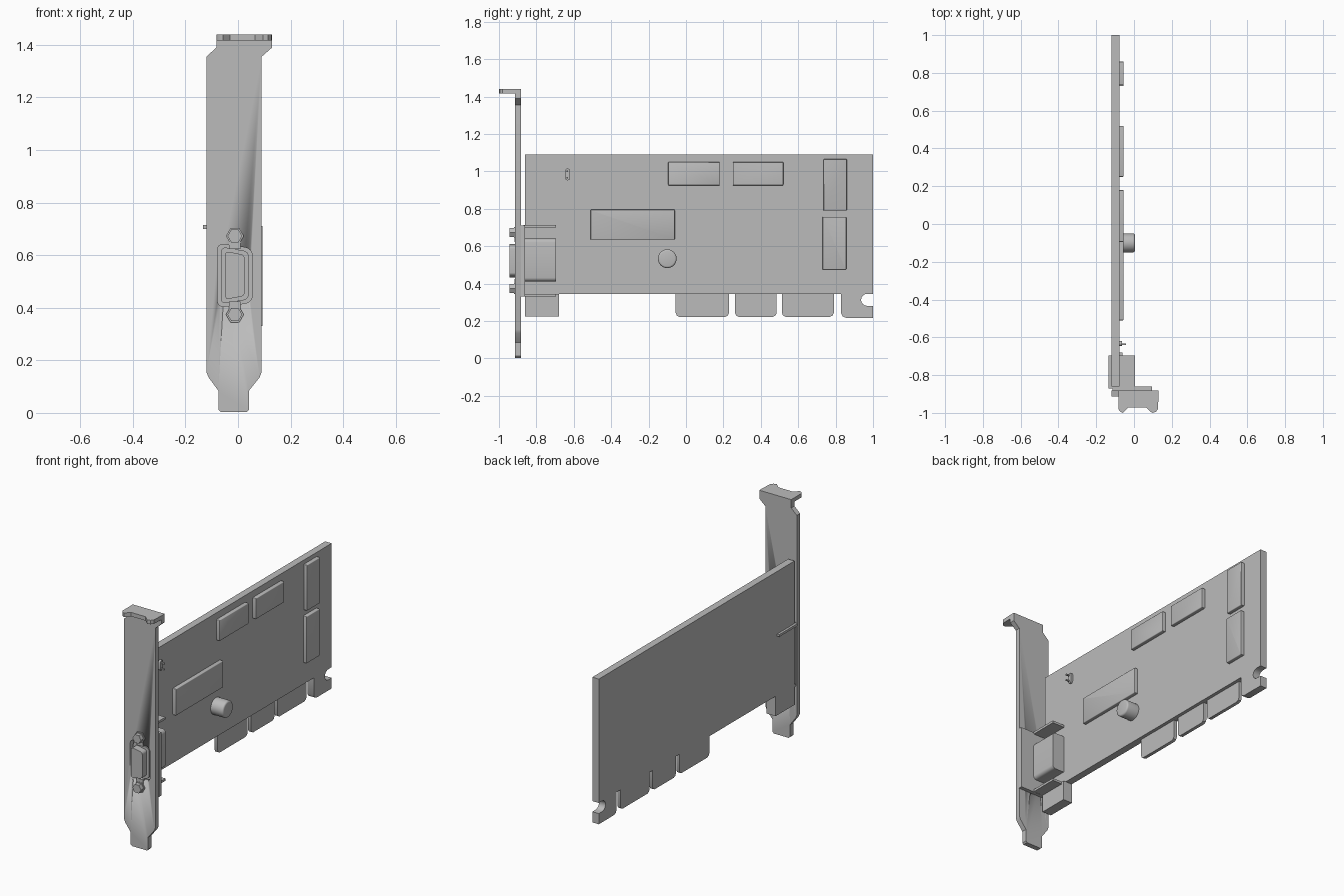
import bpy, bmesh, math
from mathutils import Vector

cube = bpy.data.objects.get("Cube")
if cube:
    bpy.data.objects.remove(cube, do_unlink=True)

grey = bpy.data.materials.new("plain grey")
grey.use_nodes = True
colour = (0.5, 0.5, 0.5, 1)
grey.diffuse_color = colour
grey.node_tree.nodes["Principled BSDF"].inputs["Base Color"].default_value = colour


def place(axis, p, d):
    """Map a profile point and a depth along the axis to 3D."""
    return {"x": (d, p[0], p[1]), "y": (p[0], d, p[1]), "z": (p[0], p[1], d)}[axis]


def prism(name, pts, axis, a, b, corner=0.0, rim=0.0):
    """Extrude a profile from a to b, rounding its corners and the rim at b."""
    bm = bmesh.new()
    base = bm.faces.new([bm.verts.new(place(axis, p, a)) for p in pts])
    top = bmesh.ops.extrude_face_region(bm, geom=[base], use_keep_orig=True)["geom"]
    shift = Vector(place(axis, (0, 0), b - a))
    bmesh.ops.translate(bm, verts=[g for g in top if isinstance(g, bmesh.types.BMVert)], vec=shift)
    i = "xyz".index(axis)
    if corner:
        sides = [e for e in bm.edges if abs(e.verts[0].co[i] - e.verts[1].co[i]) > 1e-5]
        bmesh.ops.bevel(bm, geom=sides, offset=corner, segments=4, profile=0.5,
                        affect="EDGES", clamp_overlap=True)
    if rim:
        edges = [e for e in bm.edges if all(abs(v.co[i] - b) < 1e-5 for v in e.verts)]
        bmesh.ops.bevel(bm, geom=edges, offset=rim, segments=3, profile=0.5,
                        affect="EDGES", clamp_overlap=True)
    bmesh.ops.recalc_face_normals(bm, faces=bm.faces)
    mesh = bpy.data.meshes.new(name)
    bm.to_mesh(mesh)
    bm.free()
    mesh.materials.append(grey)
    ob = bpy.data.objects.new(name, mesh)
    bpy.context.scene.collection.objects.link(ob)
    bpy.ops.object.select_all(action="DESELECT")
    ob.select_set(True)
    bpy.context.view_layer.objects.active = ob
    bpy.ops.object.shade_smooth_by_angle(angle=math.radians(35))
    return ob


def rect(u0, u1, v0, v1):
    return [(u0, v0), (u1, v0), (u1, v1), (u0, v1)]


def ngon(u, v, r, n, turn=0.0):
    return [(u + r * math.cos(turn + 2 * math.pi * k / n),
             v + r * math.sin(turn + 2 * math.pi * k / n)) for k in range(n)]


def cut(target, cutter):
    cutter.hide_render = True
    cutter.hide_set(True)
    cutter.display_type = "WIRE"
    mod = target.modifiers.new("cut", "BOOLEAN")
    mod.operation = "DIFFERENCE"
    mod.solver = "EXACT"
    mod.object = cutter


# Circuit board
BACK, FACE = -0.12, -0.077
prism("circuit_board", rect(-0.86, 1, 0.345, 1.09), "x", BACK, FACE)
prism("board_front_tab", rect(-0.86, -0.68, 0.225, 0.345), "x", BACK, -0.06)

# Retention hook with a round-ended slot below the board
arc = [(0.968 + 0.032 * math.cos(t), 0.313 + 0.032 * math.sin(t))
       for t in [math.pi * (0.5 + k / 8) for k in range(9)]]
prism("retention_hook",
      [(0.83, 0.345), (0.83, 0.24), (0.838, 0.225), (0.855, 0.217), (1, 0.217), (1, 0.281)]
      + arc[::-1], "x", BACK, FACE)

# Edge contacts
for i, (y0, y1) in enumerate([(-0.055, 0.23), (0.262, 0.485), (0.513, 0.79)]):
    prism(f"edge_contact_{i + 1}",
          [(y0, 0.345), (y0, 0.243), (y0 + 0.006, 0.229), (y0 + 0.02, 0.222),
           (y1 - 0.02, 0.222), (y1 - 0.006, 0.229), (y1, 0.243), (y1, 0.345)],
          "x", -0.117, -0.097)

# Chips
chips = [(-0.51, -0.06, 0.635, 0.795), (-0.095, 0.18, 0.925, 1.05),
         (0.25, 0.52, 0.925, 1.05), (0.735, 0.86, 0.79, 1.065), (0.73, 0.857, 0.475, 0.757)]
for i, c in enumerate(chips):
    prism(f"chip_{i + 1}", rect(*c), "x", FACE - 0.01, -0.055, corner=0.004, rim=0.009)

# Capacitor and small indicator with two pins
prism("capacitor", ngon(-0.1, 0.533, 0.05, 32), "x", FACE - 0.01, 0.005, rim=0.01)
prism("indicator", rect(-0.645, -0.62, 0.952, 1.015), "x", FACE - 0.01, -0.064, corner=0.012)
for z in (0.965, 1.0):
    prism("indicator_pin", rect(-0.64, -0.632, z - 0.004, z + 0.004), "x", FACE, -0.042)

# Mounting bracket
bracket = prism("bracket", [
    (-0.065, 0.003), (0.034, 0.003), (0.042, 0.012), (0.042, 0.085), (0.082, 0.135),
    (0.09, 0.155), (0.09, 1.355), (0.13, 1.39), (0.13, 1.44), (-0.082, 1.44),
    (-0.082, 1.39), (-0.12, 1.355), (-0.12, 0.155), (-0.112, 0.135), (-0.075, 0.085),
    (-0.075, 0.012)], "y", -0.913, -0.882)
prism("bracket_flange", [
    (-0.082, -0.9), (-0.082, -0.98), (-0.074, -0.993), (-0.058, -1), (-0.03, -0.972),
    (0.065, -0.972), (0.095, -1), (0.115, -0.995), (0.127, -0.98), (0.13, -0.9)],
    "z", 1.416, 1.44)

# Connector opening in the bracket
CX, CZ = -0.012, 0.523


def shell(w, h, slope):
    return [(CX - w, CZ - h - slope), (CX + w, CZ - h + slope),
            (CX + w, CZ + h - slope), (CX - w, CZ + h + slope)]


cut(bracket, prism("opening_cutter", shell(0.066, 0.112, 0.01), "y", -0.95, -0.85, corner=0.025))
prism("connector_base", shell(0.053, 0.1, 0.009), "y", -0.88, -0.903, corner=0.02)
prism("connector_plug", shell(0.037, 0.085, 0.007), "y", -0.88, -0.945, corner=0.014)

# Connector housing, mounting plate and ears
prism("connector_plate", rect(-0.115, 0.094, 0.33, 0.71), "y", -0.883, -0.86)
prism("connector_body", rect(FACE - 0.01, 0.005, 0.412, 0.64), "y", -0.87, -0.695, corner=0.02)
for side, z, x0 in (("upper", 0.707, -0.134), ("lower", 0.338, -0.119)):
    prism(side + "_ear", rect(-0.87, -0.695, z - 0.007, z + 0.007), "x", x0, 0.004)

# Hexagonal screws with their necks
for side, z, toward in (("upper", 0.673, -1), ("lower", 0.374, 1)):
    prism(side + "_neck", rect(CX - 0.022, CX + 0.022, *sorted((z, z + toward * 0.05))),
          "y", -0.9, -0.918)
    prism(side + "_screw_base", ngon(CX, z, 0.034, 6), "y", -0.9, -0.92)
    prism(side + "_screw", ngon(CX, z, 0.028, 6), "y", -0.9, -0.945)
